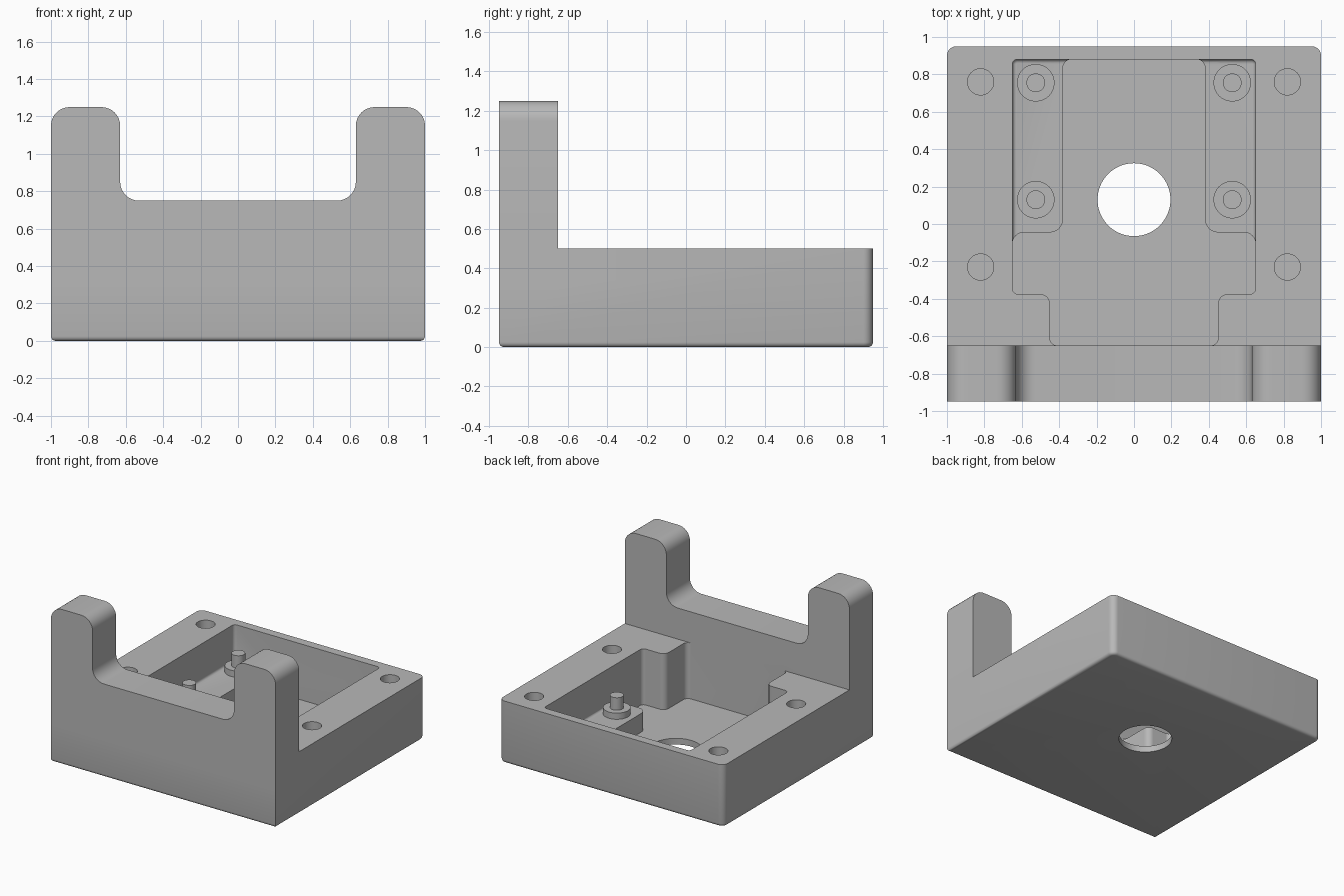
import bpy, bmesh, math
from mathutils import Vector, Matrix

cube = bpy.data.objects.get("Cube")
if cube:
    bpy.data.objects.remove(cube, do_unlink=True)

grey = bpy.data.materials.new("plain grey")
grey.use_nodes = True
grey.diffuse_color = (0.48, 0.48, 0.48, 1)
grey.node_tree.nodes["Principled BSDF"].inputs["Base Color"].default_value = (0.48, 0.48, 0.48, 1)


def rounded(points, steps=8):
    """Round each (x, y, radius) corner with an arc."""
    out = []
    for i, (x, y, r) in enumerate(points):
        p = Vector((x, y))
        if r == 0:
            out.append(p)
            continue
        a = (Vector(points[i - 1][:2]) - p).normalized()
        b = (Vector(points[(i + 1) % len(points)][:2]) - p).normalized()
        centre = p + (a + b) * r
        for k in range(steps + 1):
            t = k / steps * math.pi / 2
            out.append(centre - b * r * math.cos(t) - a * r * math.sin(t))
    return out


def mirrored(half):
    """Complete a right-hand half outline across x = 0."""
    return half + [(-x, y, r) for x, y, r in reversed(half)]


def finish(bm, name):
    bmesh.ops.recalc_face_normals(bm, faces=bm.faces)
    mesh = bpy.data.meshes.new(name)
    bm.to_mesh(mesh)
    bm.free()
    mesh.materials.append(grey)
    ob = bpy.data.objects.new(name, mesh)
    bpy.context.collection.objects.link(ob)
    return ob


def prism(name, outline, low, high, upright=False, bevel=0):
    """Extrude an outline along z, or along y when upright."""
    bm = bmesh.new()
    face = bm.faces.new([bm.verts.new((p.x, p.y, low)) for p in outline])
    new = bmesh.ops.extrude_face_region(bm, geom=[face])["geom"]
    bmesh.ops.translate(bm, vec=(0, 0, high - low),
                        verts=[g for g in new if isinstance(g, bmesh.types.BMVert)])
    if bevel:
        edges = [e for e in bm.edges if all(abs(v.co.z - low) < 1e-5 for v in e.verts)]
        bmesh.ops.bevel(bm, geom=edges, offset=bevel, segments=4, profile=0.5, affect='EDGES')
    if upright:
        bm.transform(Matrix(((1, 0, 0, 0), (0, 0, 1, 0), (0, 1, 0, 0), (0, 0, 0, 1))))
    return finish(bm, name)


def circle(x, y, r, n=48):
    return [Vector((x + r * math.cos(k * math.tau / n), y + r * math.sin(k * math.tau / n)))
            for k in range(n)]


def combine(target, tool, operation='DIFFERENCE'):
    mod = target.modifiers.new("combine", 'BOOLEAN')
    mod.operation = operation
    mod.solver = 'EXACT'
    mod.object = tool
    bpy.context.view_layer.objects.active = target
    bpy.ops.object.modifier_apply(modifier=mod.name)
    bpy.data.objects.remove(tool, do_unlink=True)


def smooth(ob):
    bpy.ops.object.select_all(action='DESELECT')
    ob.select_set(True)
    bpy.context.view_layer.objects.active = ob
    bpy.ops.object.shade_smooth_by_angle(angle=math.radians(30))


# Base block with rounded rear corners and a softened bottom rim
base = prism("housing", rounded(mirrored([(1, -0.95, 0), (1, 0.95, 0.05)])), 0, 0.5, bevel=0.025)

# Front plate with two upright ears
ears = mirrored([(1, 0.3, 0), (1, 1.25, 0.1), (0.63, 1.25, 0.1), (0.63, 0.75, 0.1)])
combine(base, prism("front_plate", rounded(ears), -0.95, -0.65, upright=True), 'UNION')

# Deep pocket, leaving a ledge along each side
pocket = mirrored([(0.45, -0.65, 0.04), (0.45, -0.375, 0.05), (0.65, -0.375, 0.03),
                   (0.65, -0.045, 0.06), (0.38, -0.045, 0.07), (0.38, 0.88, 0.045)])
combine(base, prism("pocket_cutter", rounded(pocket), 0.05, 0.6))

# Shallow pocket above the ledges
upper = mirrored([(0.65, -0.2, 0), (0.65, 0.88, 0.025)])
combine(base, prism("ledge_cutter", rounded(upper), 0.2, 0.6, bevel=0.02))

# Floor opening, blind screw holes and ear holes
combine(base, prism("floor_hole_cutter", circle(0, 0.13, 0.195, 64), -0.1, 0.15))
for side in (-1, 1):
    for y in (-0.23, 0.76):
        combine(base, prism("screw_hole_cutter", circle(side * 0.82, y, 0.07), 0.15, 0.6))
    for z in (0.7, 1.05):
        combine(base, prism("ear_hole_cutter", circle(side * 0.775, z, 0.0875),
                            -1.1, -0.5, upright=True))
smooth(base)

# Stepped locating pins on the ledges
for side, label in ((-1, "right"), (1, "left")):
    for y, place in ((0.13, "front"), (0.755, "rear")):
        x = side * 0.525
        smooth(prism(f"{label}_{place}_boss", circle(x, y, 0.1), 0.19, 0.25))
        smooth(prism(f"{label}_{place}_pin", circle(x, y, 0.05, 32), 0.24, 0.35))
